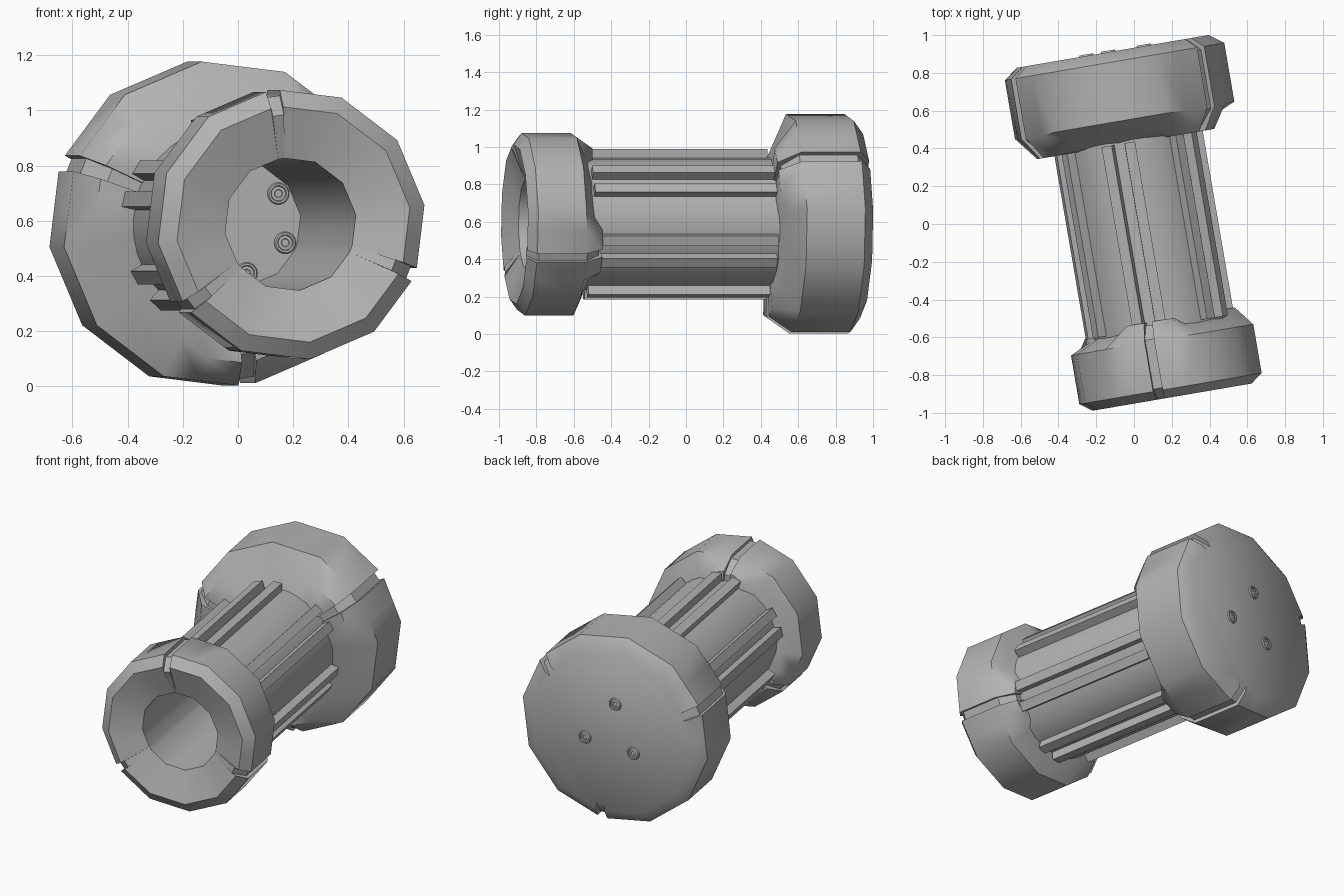
import bpy, bmesh, math
from mathutils import Matrix

cube = bpy.data.objects.get("Cube")
if cube:
    bpy.data.objects.remove(cube)

grey = bpy.data.materials.new("plain grey")
grey.use_nodes = True
grey.diffuse_color = (0.45, 0.45, 0.45, 1)
grey.node_tree.nodes["Principled BSDF"].inputs["Base Color"].default_value = grey.diffuse_color

# The model's axis is local y, turned slightly about z
PLACE = Matrix.Translation((0.043, 0.007, 0.588)) @ Matrix.Rotation(math.radians(9.7), 4, 'Z')
PHASE = 38


def finish(bm, name, angle=40):
    bmesh.ops.remove_doubles(bm, verts=bm.verts, dist=1e-5)
    mesh = bpy.data.meshes.new(name)
    bm.to_mesh(mesh)
    bm.free()
    mesh.materials.append(grey)
    obj = bpy.data.objects.new(name, mesh)
    bpy.context.collection.objects.link(obj)
    obj.matrix_world = PLACE
    bpy.ops.object.select_all(action='DESELECT')
    obj.select_set(True)
    bpy.context.view_layer.objects.active = obj
    bpy.ops.object.shade_smooth_by_angle(angle=math.radians(angle))
    return obj


def polar(radius, degrees, y):
    a = math.radians(degrees)
    return (radius * math.cos(a), y, radius * math.sin(a))


def skin(bm, rings, cap=True):
    """Join columns of points (one per angle) into a closed band."""
    cols = [[bm.verts.new(p) for p in col] for col in rings]
    for c, d in zip(cols, cols[1:] + cols[:1]):
        for i in range(len(c) - 1):
            bm.faces.new((c[i], c[i + 1], d[i + 1], d[i]))
    if cap:
        bm.faces.new([c[-1] for c in reversed(cols)])


# Head cross-sections as (axial position, radius)
SECTIONS = {
    "gap": [(.435, .35), (.485, .455), (.55, .595), (.865, .595), (.92, .52)],
    "lobe": [(.425, .35), (.425, .51), (.545, .595), (.865, .595), (.92, .52)],
    "groove": [(.445, .35), (.445, .48), (.535, .57), (.85, .57), (.92, .485)],
}
COLUMNS = [(-30, "gap"), (-17, "lobe"), (-3, "lobe"), (-3, "groove"), (3, "groove"),
           (3, "lobe"), (17, "lobe"), (30, "gap"), (60, "gap")]


def head(name, turn, extra, to_axis, flip):
    bm = bmesh.new()
    rings = []
    for third in range(3):
        for offset, kind in COLUMNS:
            # keep every column on the flats of a twelve-sided outline
            flat = math.cos(math.radians(15)) / math.cos(math.radians(offset % 30 - 15))
            deg = turn + third * 120 + offset
            size = -1 if flip else 1
            rings.append([polar(r * flat * (FRONT if flip else 1), deg, to_axis(t))
                          for t, r in SECTIONS[kind] + extra])
    skin(bm, rings)
    if flip:
        bmesh.ops.reverse_faces(bm, faces=bm.faces)
    return finish(bm, name)


FRONT = 0.831
head("back_head", PHASE, [], lambda t: t, False)
head("front_head", PHASE + 60, [(.845, .292), (-.47, .272)],
     lambda t: -.937 + FRONT * (.92 - t), True)

# Central barrel
bm = bmesh.new()
skin(bm, [[polar(.355, PHASE + 10 * k, -.6), polar(.355, PHASE + 10 * k, .55)]
          for k in range(36)], cap=False)
finish(bm, "barrel")

# Six pairs of long ribs
bm = bmesh.new()
for pair in range(6):
    for side in (-9, 9):
        turn = Matrix.Rotation(-math.radians(PHASE + 60 * pair + side), 4, 'Y')
        size = Matrix.Diagonal((.08, .99, .056, 1))
        bmesh.ops.create_cube(bm, size=1, matrix=turn @ Matrix.Translation((.362, -.065, 0)) @ size)
finish(bm, "ribs", 20)


# Socket screws: raised ring with a sunken six-sided socket
def screws(name, angles, y, out):
    bm = bmesh.new()
    for deg in angles:
        cx, _, cz = polar(.18, deg, 0)
        rings = []
        for k in range(24):
            col = []
            for r, h in [(.04, 0), (.036, .008), (.029, .008), (.026, .002), (.015, .003), (.013, .001)]:
                x, _, z = polar(r, 15 * k, 0)
                col.append((cx + x, y + out * h, cz + z))
            rings.append(col)
        skin(bm, rings)
    if out < 0:
        bmesh.ops.reverse_faces(bm, faces=bm.faces)
    finish(bm, name, 25)


screws("back_screws", [98, 218, 338], .92, 1)
screws("well_screws", [PHASE + 60 * k for k in range(6)], .218, -1)
